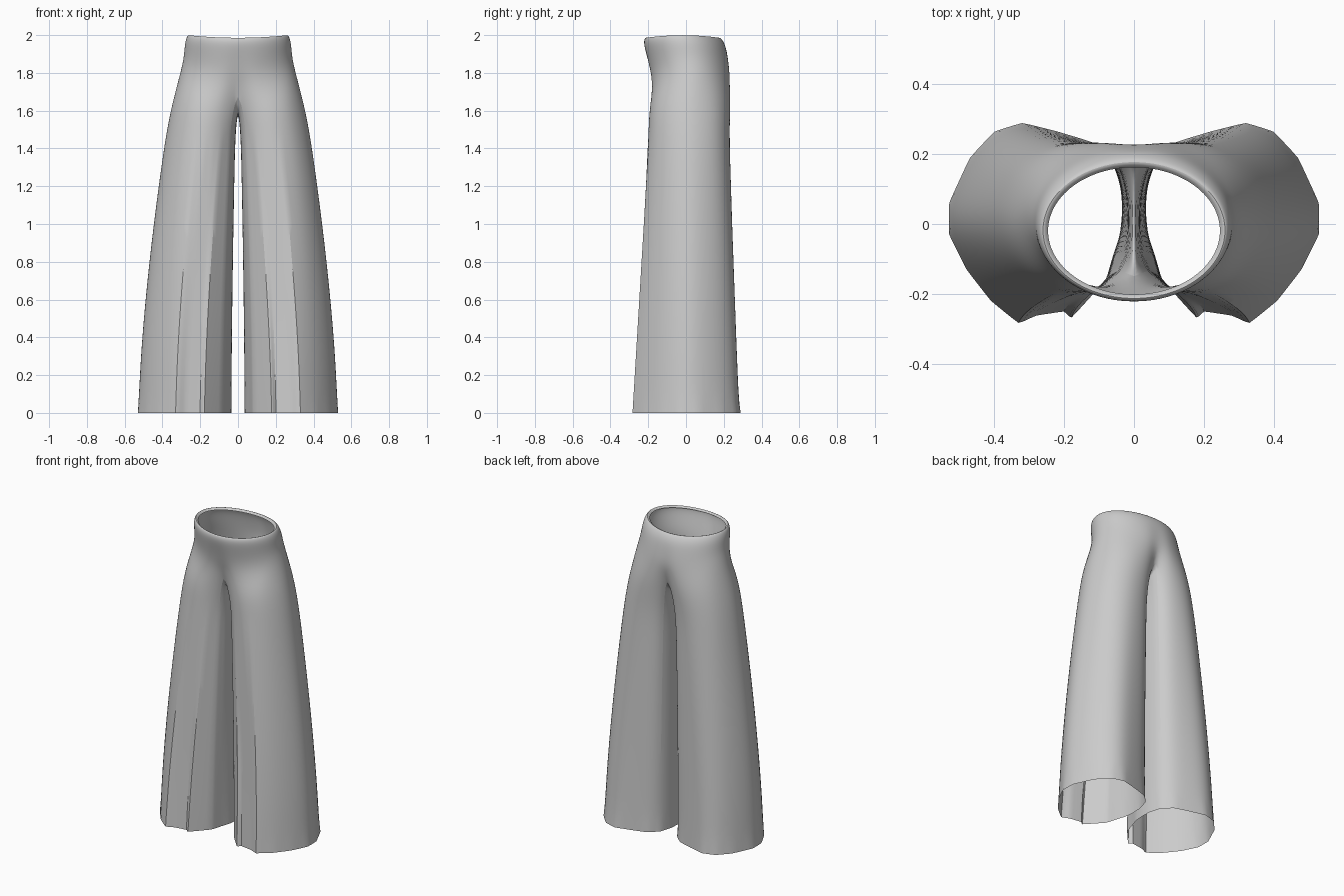
import bpy, bmesh, math

cube = bpy.data.objects.get("Cube")
if cube:
    bpy.data.objects.remove(cube, do_unlink=True)

OUTER = 15  # columns that carry on from leg to waist; the rest form the inseam

# Left leg outlines, from front inseam round the outside to the back inseam
hem = [(.08, -.16), (.18, -.27), (.2, -.25), (.28, -.262), (.33, -.285),
       (.41, -.22), (.48, -.13), (.53, -.03), (.53, .06), (.47, .19),
       (.4, .265), (.32, .29), (.22, .265), (.12, .235), (.06, .18),
       (.036, .1), (.034, .03), (.04, -.03), (.06, -.09)]
thigh = [(.04, -.13), (.09, -.175), (.13, -.192), (.17, -.2), (.22, -.195),
         (.29, -.165), (.345, -.105), (.38, -.03), (.383, .05), (.35, .14),
         (.3, .195), (.23, .228), (.155, .232), (.085, .215), (.04, .175),
         (.02, .1), (.014, .03), (.014, -.03), (.022, -.09)]
hip = [(0, -.15), (.065, -.175), (.11, -.19), (.155, -.195), (.205, -.188),
       (.265, -.16), (.315, -.1), (.345, -.03), (.348, .04), (.32, .125),
       (.275, .185), (.21, .225), (.14, .24), (.065, .235), (0, .2),
       (0, .13), (0, .05), (0, -.03), (0, -.1)]
crotch_z = {0: 1.72, 1: 1.68, 13: 1.68, 14: 1.71, 15: 1.64, 16: 1.61, 17: 1.615, 18: 1.65}

# Waist levels: height, half width, front y, back y, centre crease depth
waist = [(1.8, .308, -.192, .242, .014), (1.88, .288, -.207, .23, .007),
         (1.95, .284, -.223, .215, .002), (1.985, .276, -.225, .197, 0),
         (2.006, .263, -.215, .178, 0), (1.988, .248, -.203, .164, 0)]

bm = bmesh.new()
edge_crease = bm.edges.layers.float.new("crease_edge")
vert_crease = bm.verts.layers.float.new("crease_vert")
rings = []


def add_ring(points):
    rings.append([bm.verts.new(p) for p in points])


# Flared leg
THIGH_Z = 1.48
for i in range(7):
    u = i / 6
    w = u ** 1.5
    add_ring([(a[0] + (b[0] - a[0]) * w, a[1] + (b[1] - a[1]) * u, THIGH_Z * u)
              for a, b in zip(hem, thigh)])

# Hip ring, dipping along the crotch seam
add_ring([(x, y, crotch_z.get(i, 1.65)) for i, (x, y) in enumerate(hip)])

# Seat, waist and rolled rim
for z, half, front, back, crease in waist:
    points = []
    for i in range(OUTER):
        a = math.pi * (i / (OUTER - 1) - .5)
        s, c = math.sin(a), math.cos(a)
        y = (front + back) / 2 + (back - front) / 2 * s
        if i in (0, OUTER - 1):
            y -= math.copysign(crease, s)
            c = 0
        points.append((half * c, y, z - .014 * s * s))
    add_ring(points)

# Skin between the rings: closed on the leg, open at the centre line above
for low, high in zip(rings, rings[1:]):
    closed = len(high) > OUTER
    for i in range(len(low) if closed else OUTER - 1):
        j = (i + 1) % len(low)
        bm.faces.new((low[i], low[j], high[j], high[i]))

# Pressed front pleats and crisp hem corners
for low, high in zip(rings[:6], rings[1:7]):
    for i in (0, 1, 2, 3, 4, 18):
        bm.edges.get((low[i], high[i]))[edge_crease] = .9
for v in rings[0]:
    v[vert_crease] = .9

mesh = bpy.data.meshes.new("trousers")
bm.to_mesh(mesh)
bm.free()
trousers = bpy.data.objects.new("trousers", mesh)
bpy.context.collection.objects.link(trousers)

# Plain grey cloth
cloth = bpy.data.materials.new("grey_cloth")
cloth.use_nodes = True
grey = (.6, .6, .6, 1)
cloth.diffuse_color = grey
cloth.node_tree.nodes["Principled BSDF"].inputs["Base Color"].default_value = grey
mesh.materials.append(cloth)

bpy.ops.object.select_all(action="DESELECT")
trousers.select_set(True)
bpy.context.view_layer.objects.active = trousers
bpy.ops.object.shade_smooth_by_angle(angle=math.radians(32))

# Right half and smoothing
mirror = trousers.modifiers.new("right_half", "MIRROR")
mirror.use_clip = True
smooth = trousers.modifiers.new("smooth_cloth", "SUBSURF")
smooth.levels = smooth.render_levels = 2
